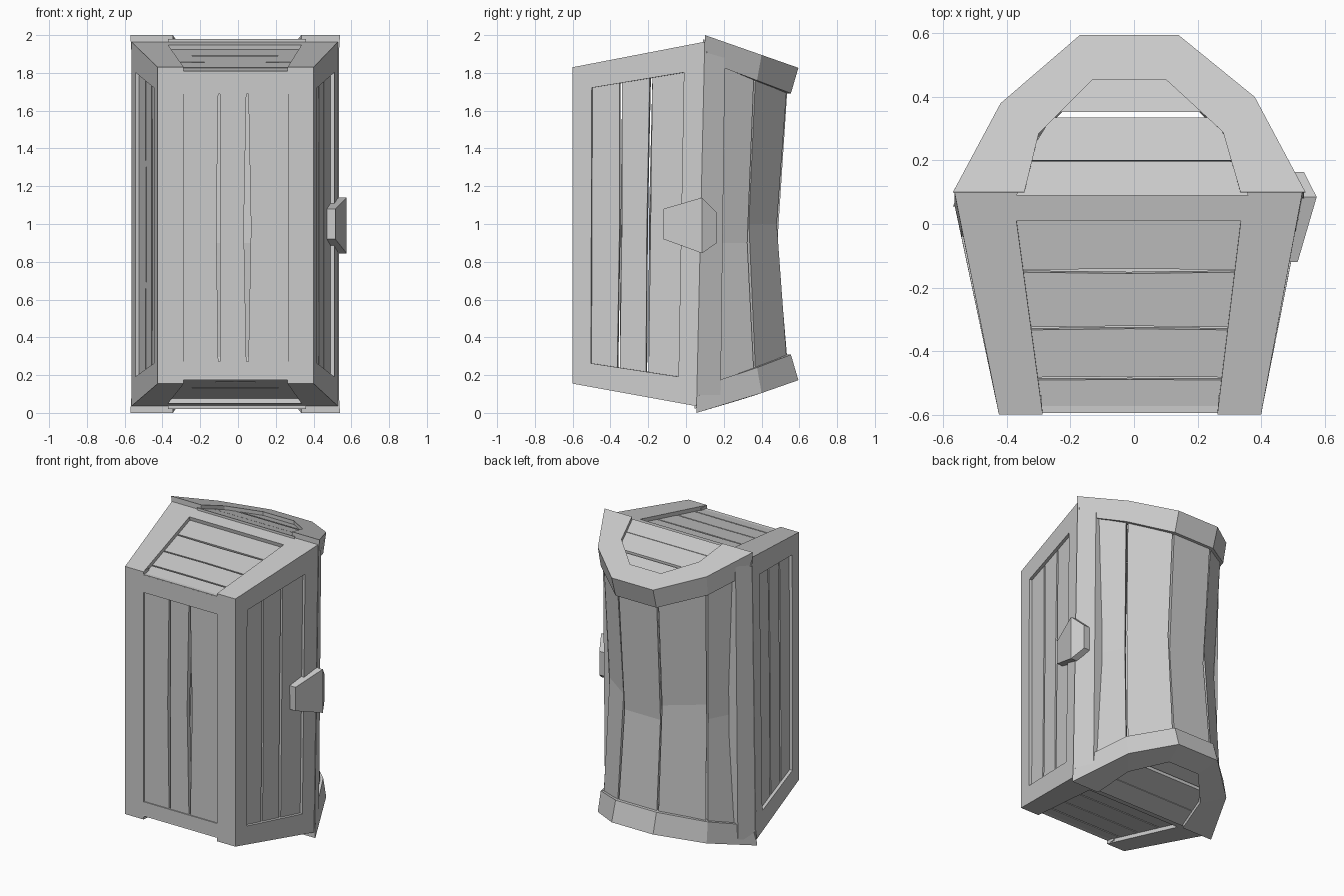
import bpy, bmesh, random
from mathutils import Vector as V

if "Cube" in bpy.data.objects:
    bpy.data.objects.remove(bpy.data.objects["Cube"])

random.seed(4)


def build(name, lofts):
    """One object made of several closed lofts; each loft is a list of rings."""
    bm = bmesh.new()
    for rings, capped in lofts:
        vs = [[bm.verts.new(p) for p in r] for r in rings]
        n = len(vs[0])
        for a, b in zip(vs, vs[1:]):
            for i in range(n):
                bm.faces.new((a[i], a[(i + 1) % n], b[(i + 1) % n], b[i]))
        if capped:
            bm.faces.new(vs[0])
            bm.faces.new(vs[-1])
    bmesh.ops.recalc_face_normals(bm, faces=bm.faces)
    me = bpy.data.meshes.new(name)
    bm.to_mesh(me)
    bm.free()
    ob = bpy.data.objects.new(name, me)
    bpy.context.collection.objects.link(ob)
    return ob


CENTRE = V((0, -0.25, 1))


def strip(face, stations, off=0.0, depth=0.05):
    """Board on a four-corner face; stations are (u, v0, v1) along its length."""
    a, b, c, d = face
    n = (b - a).cross(d - a).normalized()
    if n.dot(a - CENTRE) < 0:
        n = -n

    def at(u, v):
        return a.lerp(b, u).lerp(d.lerp(c, u), v)
    rings = []
    for u, v0, v1 in stations:
        p, q = at(u, v0) - n * off, at(u, v1) - n * off
        rings.append([p, q, q - n * depth, p - n * depth])
    return rings, True


def planks(face, u0, u1, edges, off, gap=0.01, wob=0.015):
    out = []
    for k, (v0, v1) in enumerate(zip(edges, edges[1:])):
        lo = 0 if k == 0 else gap
        hi = 0 if k == len(edges) - 2 else gap
        j, m = random.uniform(-wob, wob), random.uniform(-wob, wob)
        out.append(strip(face, [(u0, v0 + lo, v1 - hi),
                                ((u0 + u1) / 2, v0 + lo + (j if lo else 0), v1 - hi + (m if hi else 0)),
                                (u1, v0 + lo, v1 - hi)], off, 0.03))
    return out


def bar(face, u0, u1, v0, v1, off=0.0, depth=0.06):
    return strip(face, [(u0, v0, v1), (u1, v0, v1)], off, depth)


# Corners of the tapered body: (side, end, level)
def corner(s, e, t):
    x = (-0.425, 0.40)[s] if t == 0 else (-0.565, 0.53)[s]
    y = -0.6 if t == 0 else (0.06, 0.1)[e]
    z = (0.155, 1.83)[e] if t == 0 else (0.035, 1.965)[e]
    return V((x, y, z))


# Long sides with full frames
for s, nm in ((0, "back"), (1, "lock")):
    f = [corner(s, 0, 0), corner(s, 1, 0), corner(s, 1, 1), corner(s, 0, 1)]
    build(nm + "_side_frame", [bar(f, 0, 0.073, 0, 1), bar(f, 0.925, 1, 0, 1),
                               bar(f, 0.073, 0.925, 0, 0.145), bar(f, 0.073, 0.925, 0.845, 1)])
    build(nm + "_side_planks", planks(f, 0.06, 0.94, [0.12, 0.36, 0.59, 0.87], 0.02))

# Ends with two posts and a top rail
for e, nm in ((0, "lower"), (1, "upper")):
    f = [corner(0, e, 0), corner(1, e, 0), corner(1, e, 1), corner(0, e, 1)]
    build(nm + "_end_frame", [bar(f, 0, 0.167, 0, 1), bar(f, 0.833, 1, 0, 1),
                              bar(f, 0.167, 0.833, 0.87, 1)])
    build(nm + "_end_planks", planks(f, 0.15, 0.85, [0.0, 0.155, 0.38, 0.64, 0.88], 0.025, 0.006, 0.008))

# Base panel
f = [corner(0, 0, 0), corner(0, 1, 0), corner(1, 1, 0), corner(1, 0, 0)]
build("base_frame", [bar(f, 0, 1, 0, 0.165), bar(f, 0, 1, 0.835, 1),
                     bar(f, 0.012, 0.07, 0.165, 0.835, 0.005), bar(f, 0.915, 0.988, 0.165, 0.835, 0.005)])
build("base_planks", planks(f, 0.06, 0.93, [0.15, 0.395, 0.575, 0.85], 0.012, 0.006, 0.02))

# Lid: faceted arch profile and the matching opening in its ends
ARCH = [(-0.57, 0.1), (-0.42, 0.38), (-0.17, 0.595), (0.14, 0.595), (0.38, 0.40), (0.54, 0.1)]
HOLE = [(-0.345, 0.1), (-0.30, 0.285), (-0.13, 0.455), (0.10, 0.455), (0.28, 0.29), (0.335, 0.1)]


def lid_point(p, top, inset=0.0, sx=1.0, sy=1.0):
    x, y = p
    slope = 0.35 * (y - 0.1)
    z = 2 - slope - inset if top else slope + inset
    y = 0.1 + (y - 0.1) * sy
    # the lower edge of the lid is slightly skewed
    y -= 0.045 * (1 - z / 2) * max(0, 1 - (y - 0.1) / 0.25)
    return V((x * sx, y, z))


for top, nm in ((0, "lower"), (1, "upper")):
    rings = []
    for o, h in zip(ARCH, HOLE):
        rings.append([lid_point(o, top), lid_point(o, top, 0.135, 0.985, 0.92),
                      lid_point(o, top, 0.135, 0.90, 0.82),
                      lid_point(h, top, 0.05), lid_point(h, top)])
    build(nm + "_lid_hoop", [(rings, True)])
    # End boards behind the hoop opening
    boards = []
    for y0, y1, w0, w1 in ((0.09, 0.197, 0.37, 0.345), (0.2, 0.335, 0.345, 0.26), (0.352, 0.48, 0.26, 0.13)):
        ring = []
        for inset in (0.025, 0.055):
            ring.append([lid_point((x, y), top, inset) for x, y in
                         ((-w0, y0), (w0 - 0.01, y0), (w1 - 0.01, y1), (-w1, y1))])
        boards.append((ring, True))
    build(nm + "_lid_end_planks", boards)

# Lid rails along the opening edge
for i, j, nm in ((0, 1, "back"), (5, 4, "lock")):
    a, b = V(ARCH[i]), V(ARCH[j])
    m = a.lerp(b, 0.36)
    inn = 0.06 if i == 0 else -0.06
    rings = []
    for top in (0, 1):
        rings.append([lid_point(p, top, 0.01, 0.99) for p in
                      ((a.x, a.y), (m.x, m.y), (m.x + inn, m.y), (a.x + inn, a.y))])
    build(nm + "_lid_rail", [(rings, True)])

# Lid planks, pinched in at mid length
lofts = []
for i in range(5):
    a, b = V(ARCH[i]), V(ARCH[i + 1])
    t0 = 0.3 if i == 0 else 0.02
    t1 = 0.7 if i == 4 else 0.98
    p, q = a.lerp(b, t0), a.lerp(b, t1)
    rings = []
    for top, inset, sx, sy in ((0, 0.09, 0.955, 0.885), (None, 0, 0.90, 0.775), (1, 0.09, 0.955, 0.885)):
        r = []
        for pt, k in ((p, 0), (q, 0), (q, 0.07), (p, 0.07)):
            w = lid_point(pt, top or 0, inset, sx - k, sy - k)
            if top is None:
                w.z = 0.9 + 0.1 * (i % 2)
            r.append(w)
        rings.append(r)
    lofts.append((rings, True))
build("lid_planks", lofts)

# Lock plate
rings = []
for y, z0, z1, x0, x1 in ((-0.12, 0.92, 1.08, 0.455, 0.515), (0.085, 0.845, 1.14, 0.48, 0.575),
                          (0.163, 0.90, 1.06, 0.47, 0.535)):
    rings.append([V((x0, y, z0)), V((x1, y, z0)), V((x1, y, z1)), V((x0, y, z1))])
build("lock_plate", [(rings, True)])
